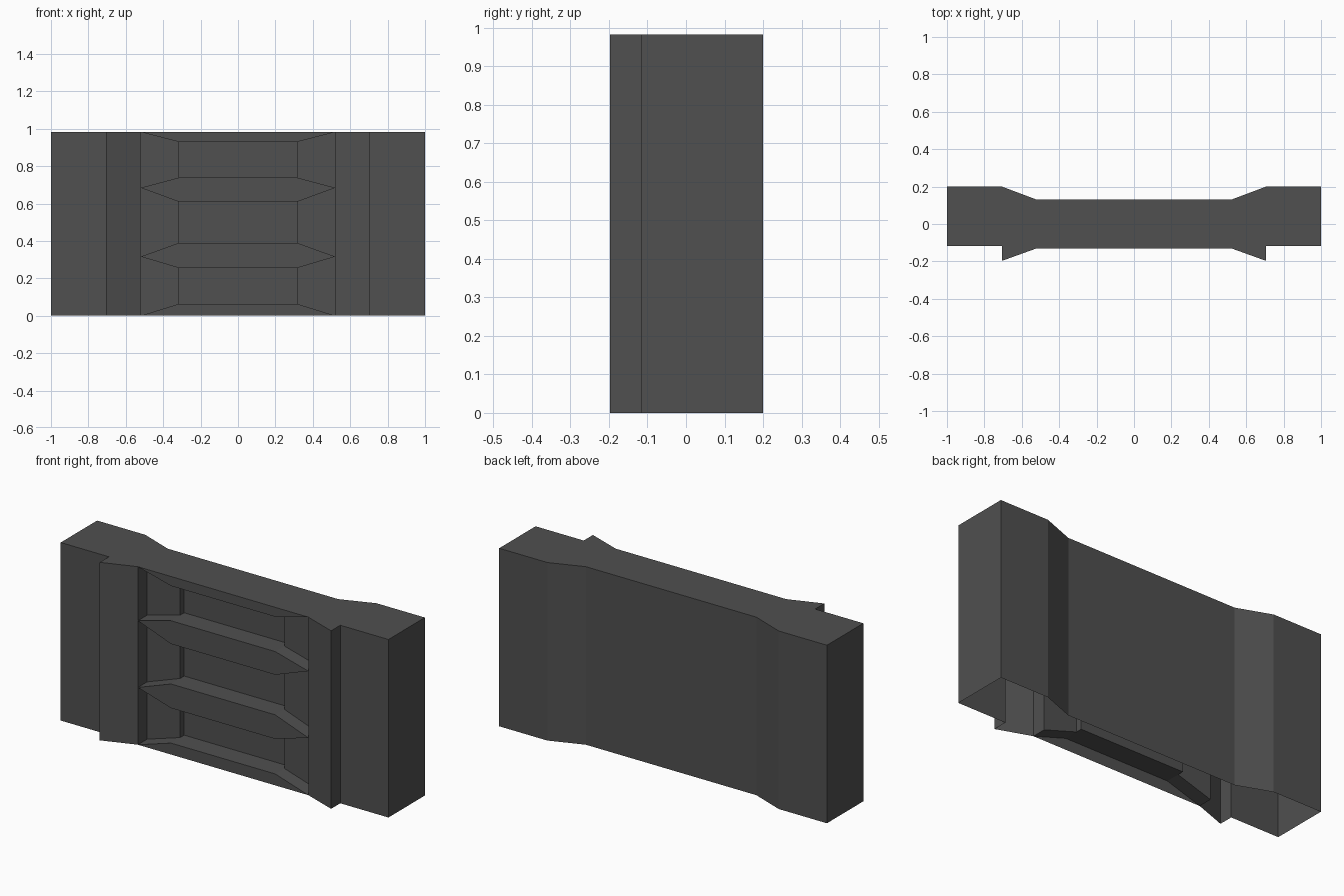
import bpy, bmesh
from mathutils import Vector

if "Cube" in bpy.data.objects:
    bpy.data.objects.remove(bpy.data.objects["Cube"])

H = 0.982                                   # panel height
X_END, X_STEP, X_BAY, X_WIN = 1.0, 0.706, 0.52, 0.318
Y_FRONT, Y_MID, Y_DEEP = -0.13, -0.05, -0.015

mat = bpy.data.materials.new("dark grey metal")
mat.diffuse_color = (0.08, 0.08, 0.08, 1)
mat.use_nodes = True
mat.node_tree.nodes["Principled BSDF"].inputs["Base Color"].default_value = mat.diffuse_color


def add_face(bm, pts, outward):
    """Add one polygon, turned so its normal follows the outward hint."""
    f = bm.faces.new([bm.verts.new(p) for p in pts])
    f.normal_update()
    if f.normal.dot(Vector(outward)) < 0:
        f.normal_flip()


def finish(bm, name):
    bmesh.ops.remove_doubles(bm, verts=bm.verts, dist=1e-5)
    me = bpy.data.meshes.new(name)
    bm.to_mesh(me)
    bm.free()
    me.materials.append(mat)
    ob = bpy.data.objects.new(name, me)
    bpy.context.collection.objects.link(ob)


# wall shell: plan outline with a top, open underneath and open at the front bay
half = [(X_BAY, Y_FRONT), (X_STEP, -0.197), (X_STEP, -0.117), (X_END, -0.117),
        (X_END, 0.2), (X_STEP, 0.2), (X_BAY, 0.13)]
plan = half + [(-x, y) for x, y in reversed(half)]      # counter-clockwise
bm = bmesh.new()
add_face(bm, [(x, y, H) for x, y in plan], (0, 0, 1))
for (x0, y0), (x1, y1) in zip(plan, plan[1:]):
    add_face(bm, [(x0, y0, 0), (x1, y1, 0), (x1, y1, H), (x0, y0, H)],
             (y1 - y0, x0 - x1, 0))
finish(bm, "wall_shell")

# rib fronts: pointed bars, halved at the top and bottom edges
# each rib is lower edge, tip height, upper edge
ribs = [(0, 0, 0.063), (0.256, 0.316, 0.389), (0.61, 0.684, 0.738), (0.93, H, H)]
bm = bmesh.new()
for lo, tip, hi in ribs:
    pts = [(-X_BAY, tip), (X_BAY, tip), (X_WIN, hi), (-X_WIN, hi)]
    if lo < tip < hi:
        pts.insert(1, (-X_WIN, lo))
        pts.insert(2, (X_WIN, lo))
    elif lo < tip:
        pts = [(-X_BAY, tip), (-X_WIN, lo), (X_WIN, lo), (X_BAY, tip)]
    add_face(bm, [(x, Y_FRONT, z) for x, z in pts], (0, -1, 0))
finish(bm, "rib_fronts")

# recesses between neighbouring ribs, stepped in two depths
bm = bmesh.new()
for (_, t0, a), (b, t1, _) in zip(ribs, ribs[1:]):
    for s in (-1, 1):
        xb, xw = s * X_BAY, s * X_WIN
        # outer side wall, middle level and inner side wall
        add_face(bm, [(xb, Y_FRONT, t0), (xb, Y_MID, t0), (xb, Y_MID, t1),
                      (xb, Y_FRONT, t1)], (-s, 0, 0))
        add_face(bm, [(xb, Y_MID, t0), (xw, Y_MID, a), (xw, Y_MID, b),
                      (xb, Y_MID, t1)], (0, -1, 0))
        add_face(bm, [(xw, Y_MID, a), (xw, Y_DEEP, a), (xw, Y_DEEP, b),
                      (xw, Y_MID, b)], (-s, 0, 0))
        # slanted rib ends
        for tip, edge, up in ((t0, a, 1), (t1, b, -1)):
            add_face(bm, [(xb, Y_FRONT, tip), (xw, Y_FRONT, edge),
                          (xw, Y_MID, edge), (xb, Y_MID, tip)], (0, 0, up))
    # flat rib tops and undersides
    for z, up in ((a, 1), (b, -1)):
        side = [(X_WIN, y, z) for y in (Y_FRONT, Y_MID, Y_DEEP)]
        add_face(bm, side + [(-x, y, z) for x, y, z in reversed(side)], (0, 0, up))
    # deep back panel
    add_face(bm, [(-X_WIN, Y_DEEP, a), (X_WIN, Y_DEEP, a), (X_WIN, Y_DEEP, b),
                  (-X_WIN, Y_DEEP, b)], (0, -1, 0))
finish(bm, "recessed_windows")
